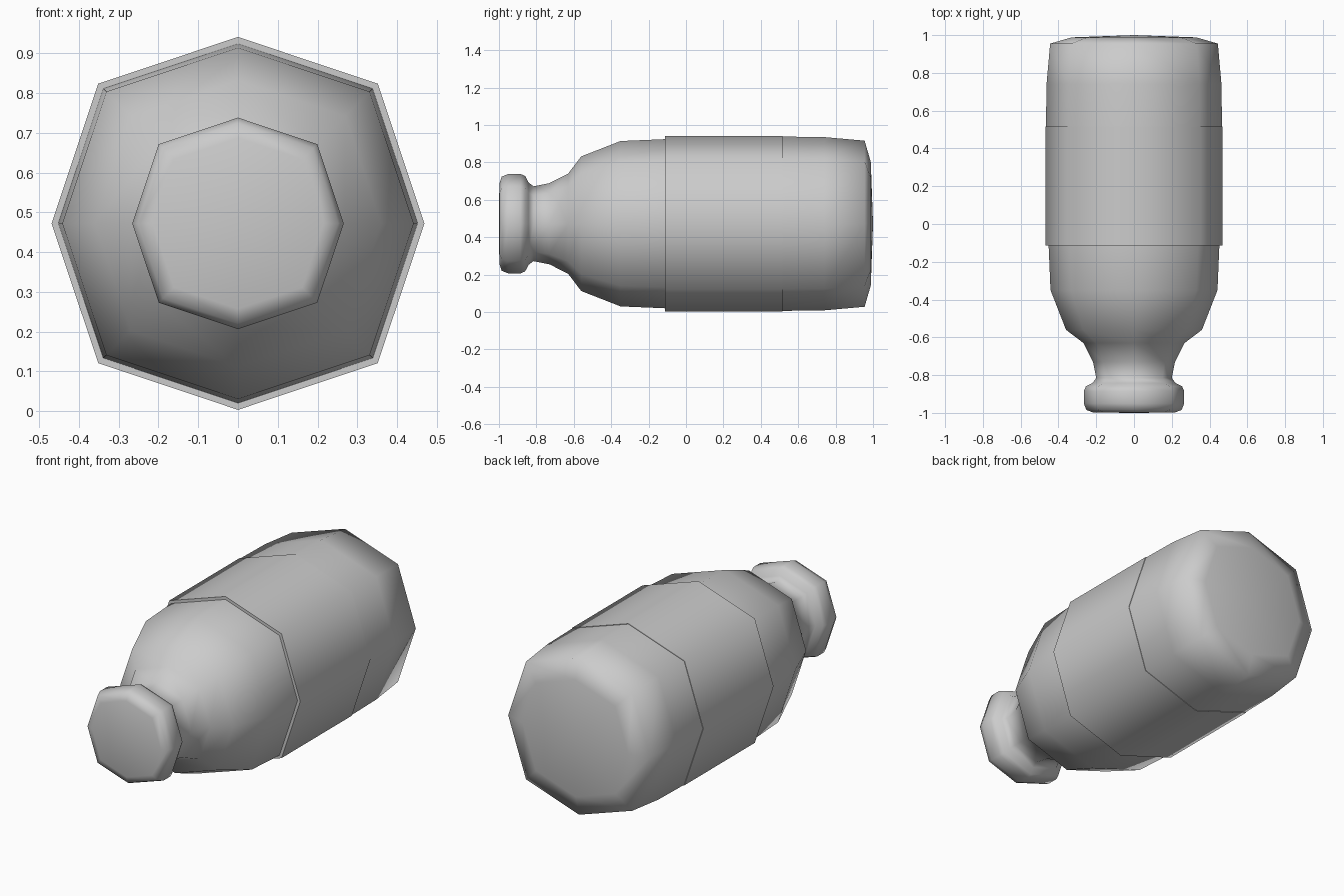
import bpy, bmesh, math

if "Cube" in bpy.data.objects:
    bpy.data.objects.remove(bpy.data.objects["Cube"])

SIDES = 8
CENTRE_Z = 0.472


def lathe(name, profile):
    """Spin (y, radius) points into an 8-sided shell along y; radius 0 closes an end."""
    bm = bmesh.new()
    rings = []
    for y, r in profile:
        if r == 0:
            rings.append([bm.verts.new((0, y, CENTRE_Z))] * SIDES)
            continue
        ring = []
        for k in range(SIDES):
            a = k * math.tau / SIDES
            rr = r * (1.06 if k % 2 else 1.0)   # diagonal corners stand out slightly
            ring.append(bm.verts.new((rr * math.cos(a), y, CENTRE_Z + rr * math.sin(a))))
        rings.append(ring)
    for a, b in zip(rings, rings[1:]):
        for k in range(SIDES):
            n = (k + 1) % SIDES
            corners = list(dict.fromkeys((a[k], a[n], b[n], b[k])))
            bm.faces.new(corners)
    bm.normal_update()
    mesh = bpy.data.meshes.new(name)
    bm.to_mesh(mesh)
    bm.free()
    obj = bpy.data.objects.new(name, mesh)
    bpy.context.collection.objects.link(obj)
    bpy.ops.object.select_all(action='DESELECT')
    obj.select_set(True)
    bpy.context.view_layer.objects.active = obj
    bpy.ops.object.shade_smooth_by_angle(angle=math.radians(75))
    return obj


# Cap, neck and shoulder, front to back
lathe("neck_and_shoulder", [
    (-1.0, 0), (-0.998, 0.215), (-0.985, 0.252), (-0.95, 0.266), (-0.885, 0.266),
    (-0.86, 0.255), (-0.842, 0.22), (-0.815, 0.2), (-0.73, 0.217), (-0.63, 0.268),
    (-0.56, 0.36), (-0.35, 0.442), (-0.113, 0.452)])

# Raised label sleeve with a step at each end
lathe("label_band", [(-0.113, 0.452), (-0.113, 0.469), (0.515, 0.469), (0.515, 0.466)])

# Rear of the body and the gently domed base
lathe("base", [(0.515, 0.466), (0.74, 0.463), (0.955, 0.444), (0.988, 0.33), (1.0, 0)])
